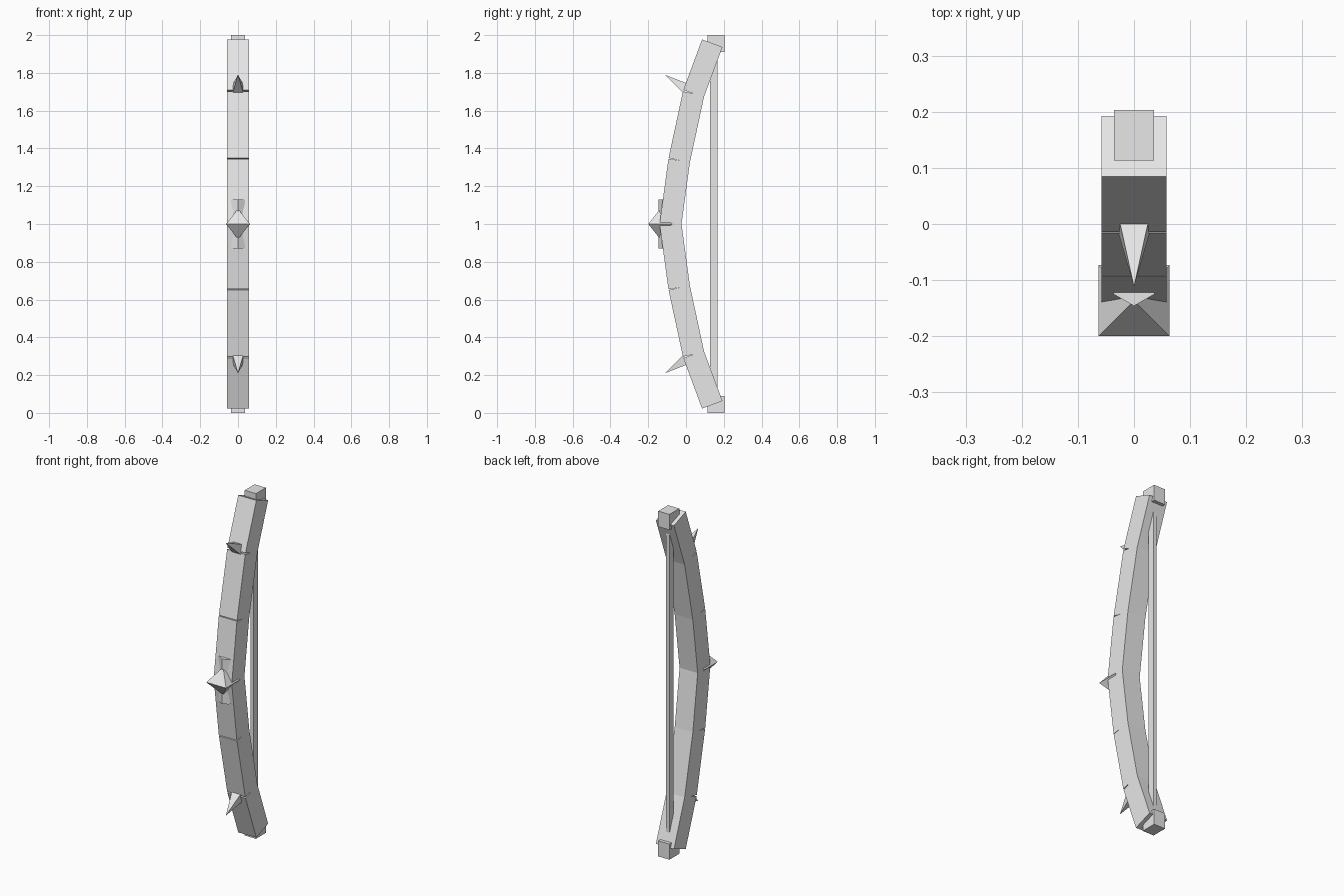
import bpy, math
from mathutils import Vector, Matrix

if "Cube" in bpy.data.objects:
    bpy.data.objects.remove(bpy.data.objects["Cube"])

grey = bpy.data.materials.new("plain_grey")
grey.diffuse_color = (0.8, 0.8, 0.8, 1)
grey.use_nodes = True
grey.node_tree.nodes["Principled BSDF"].inputs["Base Color"].default_value = grey.diffuse_color


def finish(name):
    ob = bpy.context.object
    ob.name = name
    ob.data.materials.append(grey)
    return ob


def box(name, size, matrix):
    bpy.ops.mesh.primitive_cube_add(size=1)
    ob = finish(name)
    ob.data.transform(matrix @ Matrix.Diagonal((*size, 1)))
    return ob


def cone(name, sides, r1, r2, depth, matrix):
    bpy.ops.mesh.primitive_cone_add(vertices=sides, radius1=r1, radius2=r2, depth=depth)
    ob = finish(name)
    ob.data.transform(matrix)
    return ob


def along_x_turn(a, b):
    """Matrix at the middle of a-b whose z axis runs from a to b (in the yz plane)."""
    d = b - a
    return Matrix.Translation((a + b) / 2) @ Matrix.Rotation(math.atan2(-d.y, d.z), 4, 'X')


# centre line of the upper limb, as (y, height above the middle)
limb = [(-0.082, 0.0), (-0.036, 0.337), (0.04, 0.69), (0.139, 0.957)]

for s, side in ((1, "upper"), (-1, "lower")):
    pts = [Vector((0, y, 1 + s * h)) for y, h in limb]
    # straight limb pieces, butted together on the centre line
    for i, (a, b) in enumerate(zip(pts, pts[1:])):
        box(f"{side}_limb_{i + 1}", (0.116, 0.115, (b - a).length), along_x_turn(a, b))
    # block holding the string
    box(f"{side}_string_block", (0.072, 0.09, 0.09),
        Matrix.Translation((0, 0.158, 1 + s * 0.955)))
    # four-sided spike on the front
    base, tip = Vector((0, 0.0, 1 + s * 0.717)), Vector((0, -0.112, 1 + s * 0.79))
    cone(f"{side}_spike", 4, 0.028 * math.sqrt(2), 0, (tip - base).length,
         along_x_turn(base, tip) @ Matrix.Rotation(math.pi / 4, 4, 'Z'))
    # half of the centre gem
    turn = Matrix.Rotation(0 if s > 0 else math.pi, 4, 'X')
    cone(f"{side}_gem_half", 4, 0.0635 * math.sqrt(2), 0, 0.08,
         Matrix.Translation((0, -0.1365, 1 + s * 0.04)) @ turn
         @ Matrix.Rotation(math.pi / 4, 4, 'Z'))

# six-sided grip core behind the gem
cone("grip", 6, 0.042, 0.042, 0.26, Matrix.Translation((0, -0.104, 1)))
# bow string
box("string", (0.022, 0.038, 1.84), Matrix.Translation((0, 0.147, 1)))
